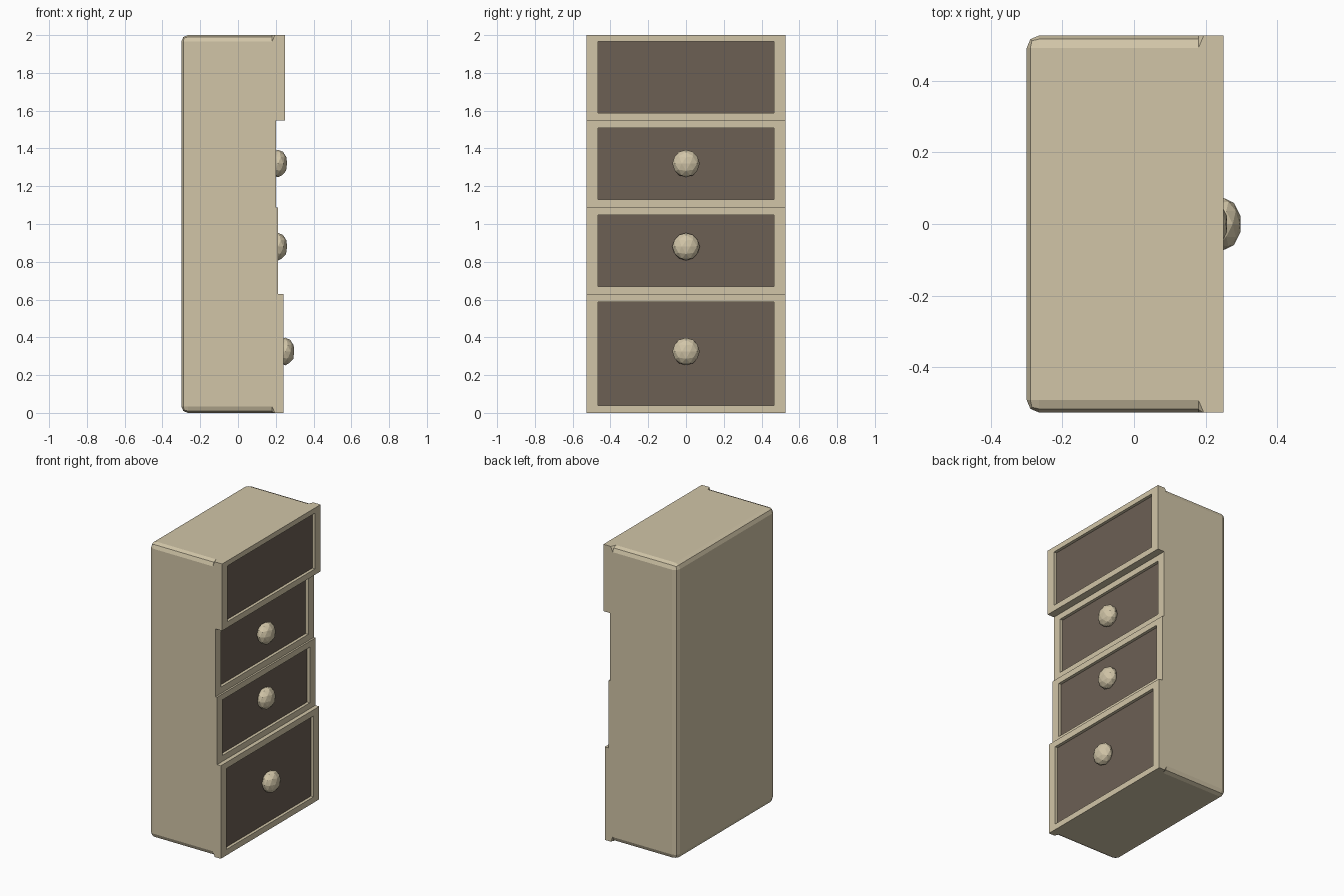
import bpy, bmesh
from mathutils import Matrix

if "Cube" in bpy.data.objects:
    bpy.data.objects.remove(bpy.data.objects["Cube"])

HALF_W, HEIGHT = 0.527, 2.0
BACK, NECK, JOIN = -0.30, 0.18, 0.195


def material(name, rgb):
    m = bpy.data.materials.new(name)
    m.diffuse_color = (*rgb, 1)
    m.use_nodes = True
    m.node_tree.nodes["Principled BSDF"].inputs["Base Color"].default_value = m.diffuse_color
    return m


CREAM = material("cream_paint", (0.64, 0.56, 0.39))
BROWN = material("dark_brown", (0.150, 0.115, 0.088))


def finish(bm, name, mats):
    me = bpy.data.meshes.new(name)
    bm.to_mesh(me)
    bm.free()
    for m in mats:
        me.materials.append(m)
    ob = bpy.data.objects.new(name, me)
    bpy.context.collection.objects.link(ob)
    return ob


def box(x0, x1, z0, z1):
    bm = bmesh.new()
    bmesh.ops.create_cube(bm, size=1)
    bm.transform(Matrix.Translation(((x0 + x1) / 2, 0, (z0 + z1) / 2))
                 @ Matrix.Diagonal((x1 - x0, 2 * HALF_W, z1 - z0, 1)))
    bm.normal_update()
    return bm


def front_face(bm):
    return max(bm.faces, key=lambda f: f.calc_center_median().x)


# Cabinet body: rounded everywhere except the front rim
bm = box(BACK, NECK, 0, HEIGHT)
edges = [e for e in bm.edges if min(v.co.x for v in e.verts) < 0]
bmesh.ops.bevel(bm, geom=edges, offset=0.035, segments=2, profile=0.5, affect='EDGES')
bm.normal_update()

# Rim flares back out to square corners and is left open for the drawers
res = bmesh.ops.extrude_discrete_faces(bm, faces=[front_face(bm)])
cap = res["faces"][0]
rim = list(cap.verts)
for v in rim:
    v.co.x = JOIN
    if abs(v.co.y) > HALF_W - 0.04 and not 0.04 < v.co.z < HEIGHT - 0.04:
        v.co.y = HALF_W if v.co.y > 0 else -HALF_W
        v.co.z = HEIGHT if v.co.z > 1 else 0
bmesh.ops.delete(bm, geom=[cap], context='FACES_ONLY')
bmesh.ops.remove_doubles(bm, verts=bm.verts, dist=1e-4)
bmesh.ops.dissolve_degenerate(bm, edges=bm.edges, dist=1e-4)
bmesh.ops.recalc_face_normals(bm, faces=bm.faces)
finish(bm, "cabinet_body", [CREAM])

# Drawers: bottom z, top z, front x, panel bottom, panel top, knob z, knob tip x
DRAWERS = [
    (0.00, 0.63, 0.24, 0.04, 0.588, 0.325, 0.30),
    (0.63, 1.087, 0.212, 0.67, 1.047, 0.88, 0.262),
    (1.087, 1.547, 0.20, 1.13, 1.507, 1.32, 0.262),
    (1.547, 2.00, 0.25, 1.587, 1.965, None, None),
]
for i, (z0, z1, x, p0, p1, kz, tip) in enumerate(DRAWERS, 1):
    # Frame with a recessed dark panel
    bm = box(JOIN, x, z0, z1)
    back = min(bm.faces, key=lambda f: f.calc_center_median().x)
    bmesh.ops.delete(bm, geom=[back], context='FACES_ONLY')
    panel = front_face(bm)
    for depth in (0.0, 0.02):
        bmesh.ops.inset_individual(bm, faces=[panel], thickness=0.01 if not depth else 0.0001)
        zmid = (z0 + z1) / 2
        for v in panel.verts:
            v.co = (x - depth, 0.467 if v.co.y > 0 else -0.467, p1 if v.co.z > zmid else p0)
    panel.material_index = 1
    bm.normal_update()
    finish(bm, f"drawer_front_{i}", [CREAM, BROWN])

    # Faceted knob
    if kz is not None:
        bm = bmesh.new()
        bmesh.ops.create_icosphere(bm, subdivisions=2, radius=0.073)
        bm.transform(Matrix.Translation((tip - 0.05, 0, kz)) @ Matrix.Diagonal((0.05 / 0.073, 1, 1, 1)))
        finish(bm, f"drawer_knob_{i}", [CREAM])
